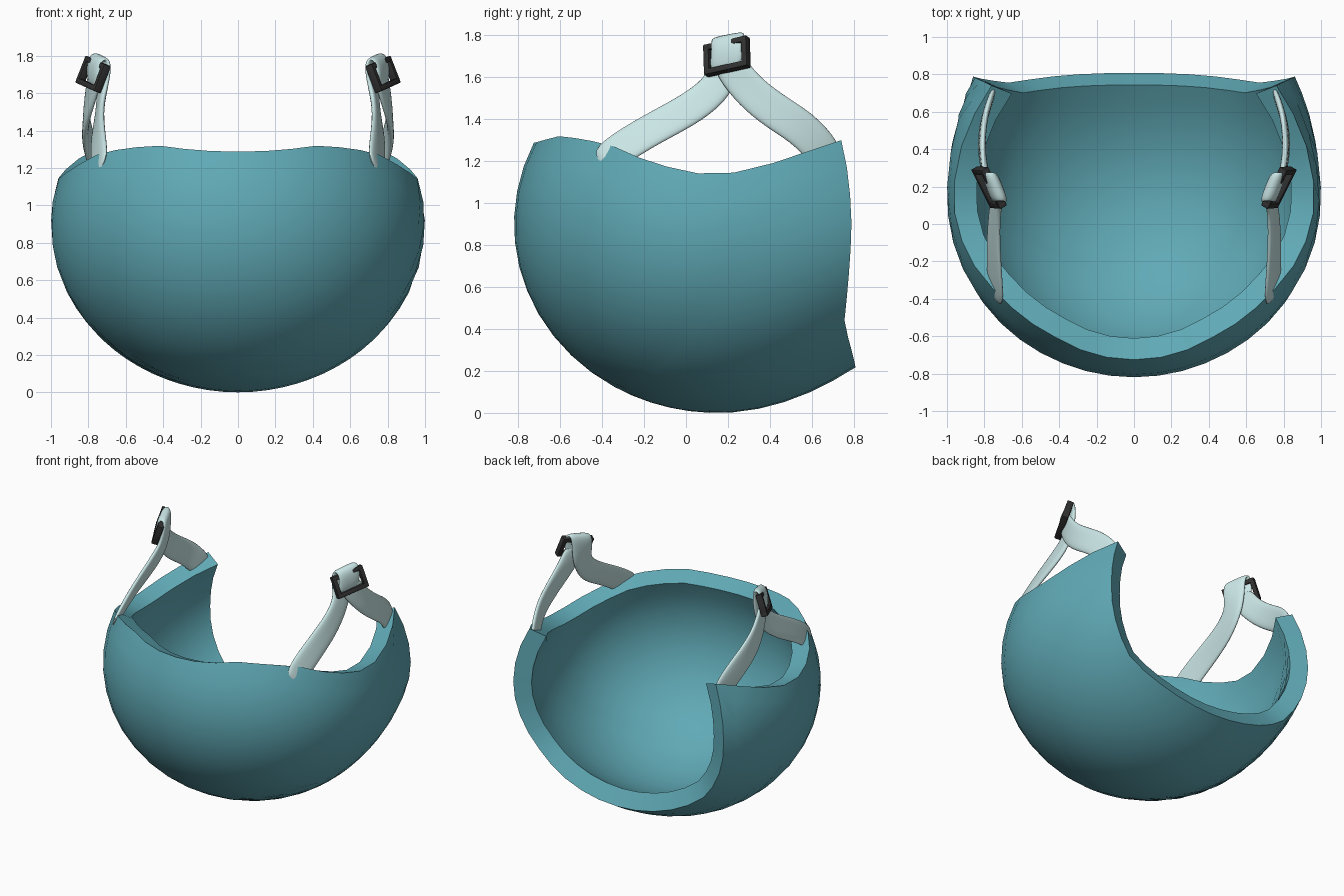
import bpy, bmesh, math
from mathutils import Vector, Matrix

if "Cube" in bpy.data.objects:
    bpy.data.objects.remove(bpy.data.objects["Cube"])


def material(name, rgb):
    m = bpy.data.materials.new(name)
    m.diffuse_color = (*rgb, 1)
    m.use_nodes = True
    m.node_tree.nodes["Principled BSDF"].inputs["Base Color"].default_value = m.diffuse_color
    return m


TEAL = material("teal", (0.117, 0.40, 0.467))
PALE = material("pale_webbing", (0.60, 0.80, 0.80))
BLACK = material("black_plastic", (0.03, 0.03, 0.03))


def finish(name, bm, mat, mods, angle=30):
    """Make an object, apply its modifiers in order and smooth it."""
    me = bpy.data.meshes.new(name)
    bm.to_mesh(me)
    bm.free()
    me.materials.append(mat)
    ob = bpy.data.objects.new(name, me)
    bpy.context.collection.objects.link(ob)
    bpy.ops.object.select_all(action='DESELECT')
    bpy.context.view_layer.objects.active = ob
    ob.select_set(True)
    for kind, props in mods:
        md = ob.modifiers.new(kind.lower(), kind)
        for k, v in props.items():
            setattr(md, k, v)
        bpy.ops.object.modifier_apply(modifier=md.name)
    bpy.ops.object.shade_smooth_by_angle(angle=math.radians(angle))
    return ob


def lerp_table(table, t):
    for (a, va), (b, vb) in zip(table, table[1:]):
        if t <= b:
            f = max(0, (t - a) / (b - a))
            f = f * f * (3 - 2 * f) * 0.4 + f * 0.6
            return va + (vb - va) * f
    return table[-1][1]


# Shell: an egg-shaped bowl, defined on a unit sphere and stretched
CY, CZ, FRONT, BACK = 0.15, 0.90, 0.97, 1.25


def stretch(d):
    y = CY + d.y * (FRONT if d.y < 0 else BACK)
    lift = 0.35 * d.y ** 2 * max(0, -d.z) if d.y > 0 else 0
    return Vector((d.x, y, CZ + CZ * d.z + lift))


RIM = [(-.74, 1.285), (-.6, 1.32), (-.4, 1.29), (-.2, 1.21), (0, 1.145),
       (.17, 1.135), (.35, 1.17), (.55, 1.24), (.74, 1.30)]
CUT = [(.12, .81), (.4, .755), (.6, .775), (.87, .79), (1.1, .78), (1.3, .74)]


def rim_point(phi):
    y = 0
    for _ in range(40):
        Z = (lerp_table(RIM, y) - CZ) / CZ
        s = math.sqrt(1 - Z * Z)
        Y = s * math.sin(phi)
        y = 0.5 * y + 0.5 * (CY + Y * (FRONT if Y < 0 else BACK))
    return Vector((s * math.cos(phi), Y, Z))


def cut_point(b):
    z = 0.5
    for _ in range(40):
        Y = (lerp_table(CUT, z) - CY) / BACK
        q = math.sqrt(1 - Y * Y)
        z = 0.5 * z + 0.5 * (CZ - CZ * q * math.cos(b))
    return Vector((q * math.sin(b), Y, -q * math.cos(b)))


R = math.radians
half = [rim_point(R(-90 + 121.8 * i / 13)) for i in range(14)]
half += [cut_point(R(120.3 * (1 - i / 12))) for i in range(1, 13)]
edge = half + [Vector((-p.x, p.y, p.z)) for p in reversed(half[1:-1])]

pole = Vector((0, -0.5, -0.85)).normalized()
RINGS = 11
bm = bmesh.new()
tip = bm.verts.new(stretch(pole))
rings = []
for j in range(1, RINGS + 1):
    ring = []
    for p in edge:
        p = p.normalized()
        axis = pole.cross(p)
        rot = Matrix.Rotation(pole.angle(p) * j / RINGS, 3, axis)
        ring.append(bm.verts.new(stretch(rot @ pole)))
    rings.append(ring)
n = len(edge)
for k in range(n):
    bm.faces.new((tip, rings[0][k], rings[0][(k + 1) % n]))
    for a, b in zip(rings, rings[1:]):
        bm.faces.new((a[k], b[k], b[(k + 1) % n], a[(k + 1) % n]))
bm.normal_update()
f = bm.faces[:][0]
if f.normal.dot(f.calc_center_median() - Vector((0, CY, CZ))) < 0:
    bmesh.ops.reverse_faces(bm, faces=bm.faces[:])
finish("shell", bm, TEAL, [('SOLIDIFY', dict(thickness=0.125, offset=-1))], 35)

MIRROR = ('MIRROR', dict(use_mirror_merge=False))


# Straps: ribbons given by centre points and half-width vectors
def strap(name, stations):
    bm = bmesh.new()
    rows = []
    for c, w in stations:
        c, w = Vector(c), Vector(w)
        rows.append([bm.verts.new(c + w * t) for t in (-1, 0, 1)])
    for a, b in zip(rows, rows[1:]):
        for i in (0, 1):
            bm.faces.new((a[i], b[i], b[i + 1], a[i + 1]))
    finish(name, bm, PALE, [('SOLIDIFY', dict(thickness=0.036, offset=0)),
                            ('SUBSURF', dict(levels=2)), MIRROR], 60)


strap("front_strap", [
    ((.735, -.42, 1.19), (-.04, -.045, .07)),
    ((.75, -.20, 1.335), (-.035, -.04, .068)),
    ((.75, .00, 1.435), (-.025, -.042, .07)),
    ((.735, .13, 1.53), (-.015, -.065, .05)),
    ((.725, .18, 1.62), (-.02, -.08, .01)),
    ((.715, .19, 1.72), (-.03, -.08, -.01)),
    ((.715, .20, 1.795), (-.03, -.08, -.015)),
    ((.765, .20, 1.795), (-.03, -.08, -.015)),
    ((.775, .195, 1.71), (-.03, -.08, -.015)),
    ((.765, .19, 1.63), (-.03, -.08, -.015))])
strap("rear_strap", [
    ((.765, .19, 1.70), (.03, .08, .02)),
    ((.785, .245, 1.60), (.02, .075, .04)),
    ((.81, .34, 1.50), (0, .06, .065)),
    ((.815, .46, 1.415), (-.01, .05, .075)),
    ((.80, .58, 1.34), (-.015, .055, .07)),
    ((.755, .69, 1.20), (-.02, .075, .05))])

# Buckles: four-bar frames, tilted to follow the straps
u = Vector((.11, .22, .05)).normalized()
v = Vector((-.06, -.02, .13))
v = (v - u * v.dot(u)).normalized()
w = u.cross(v)
frame = Matrix((u, v, w)).transposed().to_4x4()
frame.translation = (.775, .195, 1.70)
L, H, T = 0.235, 0.155, 0.03
bm = bmesh.new()
for s in (-1, 1):
    for pos, size in (((0, s * (H - T) / 2, 0), (L, T, .045)),
                      ((s * (L - T) / 2, 0, 0), (T, H, .045))):
        bmesh.ops.create_cube(bm, size=1, matrix=frame @ Matrix.Translation(pos)
                              @ Matrix.Diagonal((*size, 1)))
finish("buckle", bm, BLACK, [('BEVEL', dict(width=0.006, segments=2)), MIRROR])
